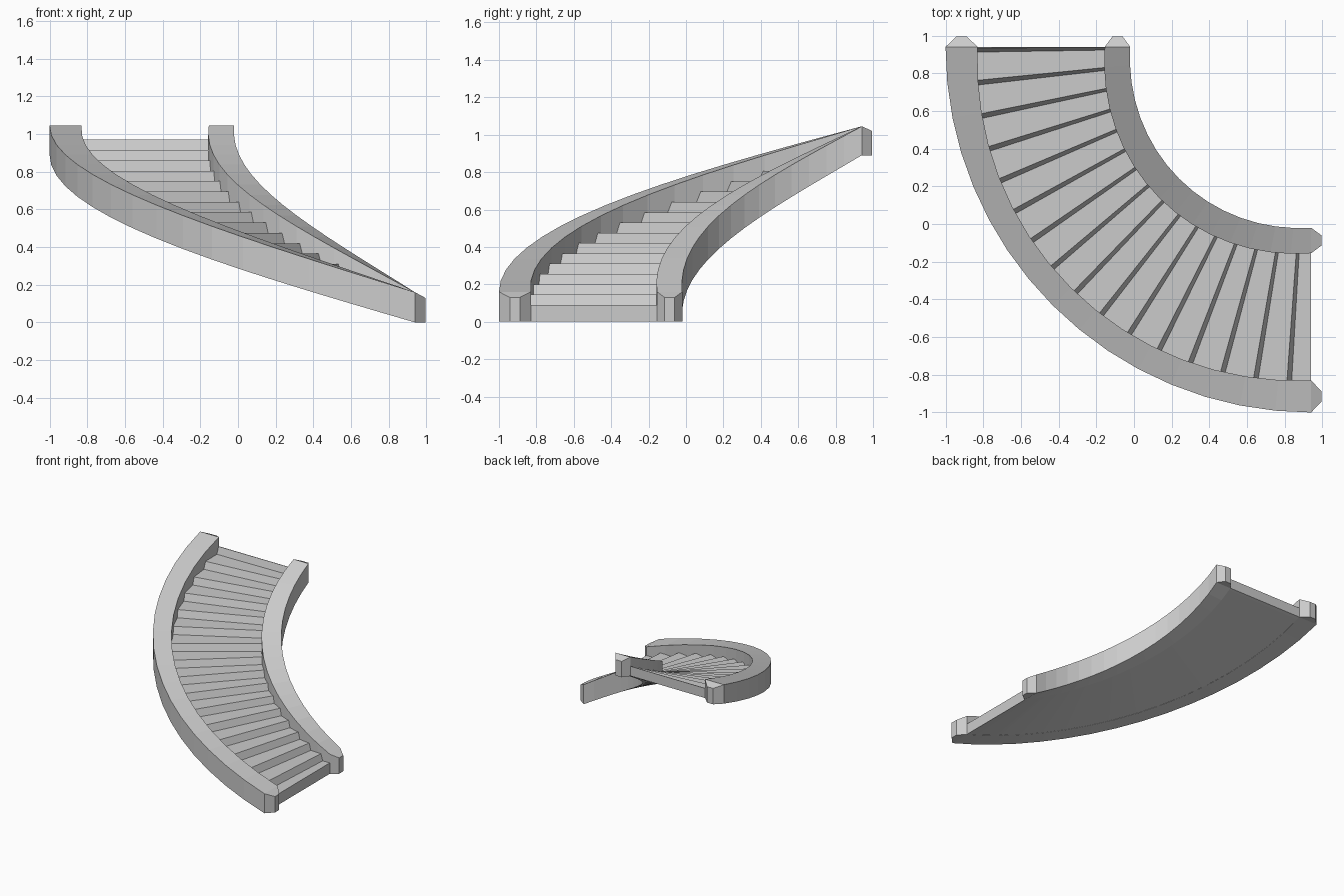
import bpy, bmesh
from math import sin, cos, pi

if "Cube" in bpy.data.objects:
    bpy.data.objects.remove(bpy.data.objects["Cube"])

CX = CY = 0.94          # centre of the quarter turn
RISE = 0.89             # climb of the underside


def point(r, t, z, ahead=0.0):
    """Point at radius r, t = 0 (foot) to 1 (head), moved ahead along the path."""
    a = t * pi / 2
    return (CX - r * sin(a) - ahead * cos(a),
            CY - r * cos(a) + ahead * sin(a), z)


def swell(r, t, amount):
    return r + amount * sin(pi * t)


def section(r0, r1, t, z0, z1, ahead=0.0):
    return [point(r0, t, z0, ahead), point(r0, t, z1, ahead),
            point(r1, t, z1, ahead), point(r1, t, z0, ahead)]


def sweep(name, sections):
    """Skin a row of four-cornered sections and close both ends."""
    bm = bmesh.new()
    rows = [[bm.verts.new(p) for p in s] for s in sections]
    for a, b in zip(rows, rows[1:]):
        for i in range(4):
            j = (i + 1) % 4
            bm.faces.new((a[i], a[j], b[j], b[i]))
    bm.faces.new(rows[0])
    bm.faces.new(rows[-1][::-1])
    bmesh.ops.recalc_face_normals(bm, faces=bm.faces)
    mesh = bpy.data.meshes.new(name)
    bm.to_mesh(mesh)
    bm.free()
    bpy.context.collection.objects.link(bpy.data.objects.new(name, mesh))


def rail(name, r0, r1, swell0, swell1, segments=16):
    mid, half, tip = (r0 + r1) / 2, 0.027, 0.055
    rows = [section(mid - half, mid + half, 0, 0, 0.13, -tip)]   # foot point
    for i in range(segments + 1):
        t = i / segments
        z = RISE * t
        top = 0.16 + 0.885 * t + 0.02 * sin(pi * t)
        rows.append(section(swell(r0, t, swell0), swell(r1, t, swell1), t, z, top))
    rows.append(section(mid - half, mid + half, 1, RISE, 1.02, tip))  # head point
    sweep(name, rows)


# side walls
rail("inner_rail", 0.96, 1.095, 0.03, 0.042)
rail("outer_rail", 1.77, 1.94, 0.035, 0.0)

# stepped slab: slightly raked risers, smooth underside
profile = [(0.0, 0.09)]
for k in range(16):
    t = 0.0415 + k * 0.0636
    z = 0.09 + k * 0.055
    profile += [(t - 0.0045, z), (t + 0.0045, z + 0.055)]
profile[-2:] = [(0.99, 0.915), (0.998, 0.97)]
profile.append((1.0, 0.97))
sweep("steps", [section(swell(1.085, t, 0.042), swell(1.79, t, 0.035), t,
                        RISE * t + 0.001, z) for t, z in profile])
